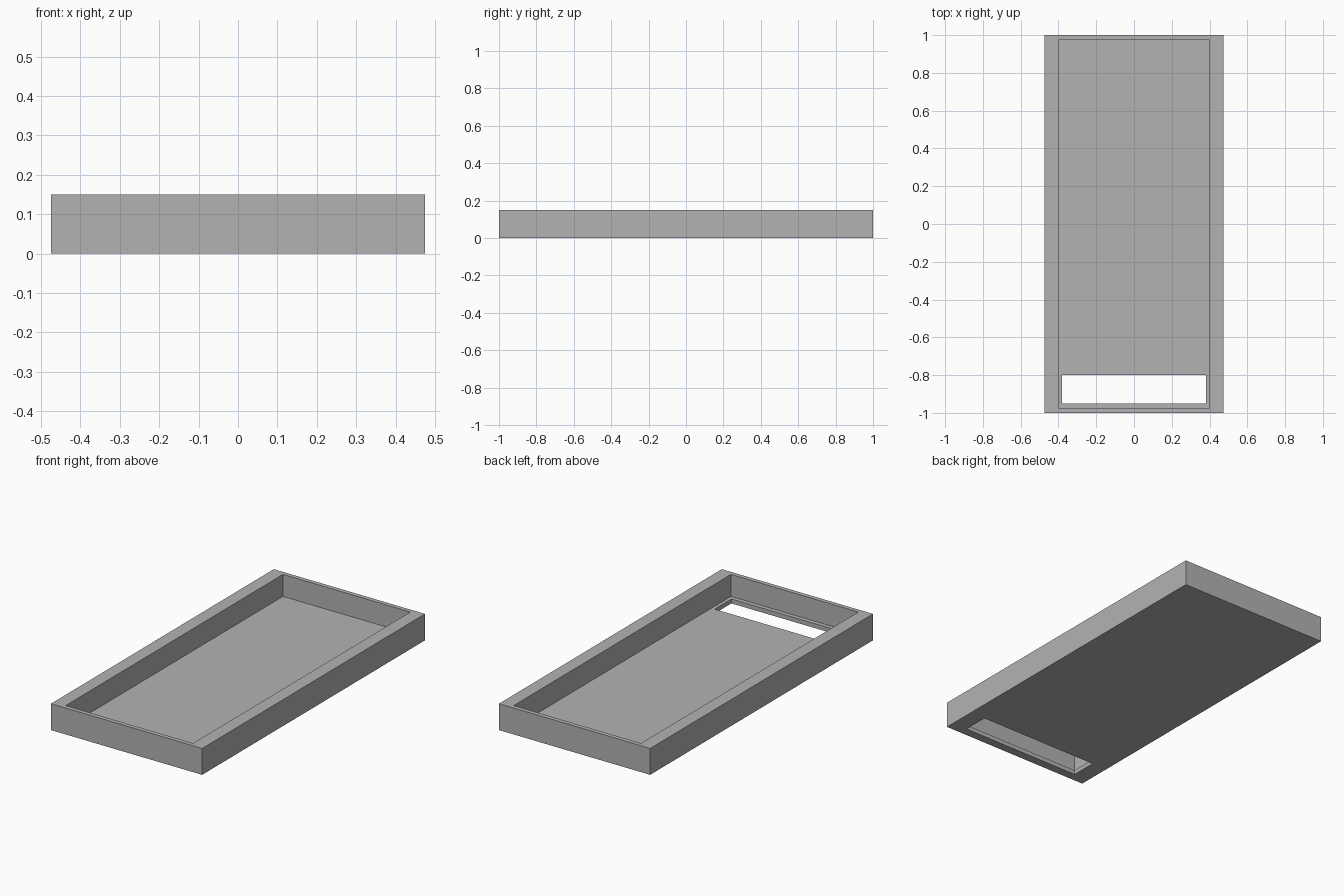
import bpy
from mathutils import Vector

default = bpy.data.objects.get("Cube")
if default:
    bpy.data.objects.remove(default, do_unlink=True)

grey = bpy.data.materials.new("plain grey")
grey.use_nodes = True
colour = (0.45, 0.45, 0.45, 1.0)
grey.diffuse_color = colour
grey.node_tree.nodes["Principled BSDF"].inputs["Base Color"].default_value = colour


def box(name, low, high):
    """Axis-aligned box between two corners."""
    low, high = Vector(low), Vector(high)
    bpy.ops.mesh.primitive_cube_add(size=1, location=(low + high) / 2)
    obj = bpy.context.object
    obj.name = name
    obj.scale = high - low
    bpy.ops.object.transform_apply(location=True, rotation=False, scale=True)
    obj.data.materials.append(grey)
    return obj


def cut(target, cutter):
    """Subtract the cutter from the target, then discard it."""
    cutter.hide_render = True
    mod = target.modifiers.new("cut", "BOOLEAN")
    mod.operation = "DIFFERENCE"
    mod.solver = "EXACT"
    mod.object = cutter
    bpy.ops.object.select_all(action="DESELECT")
    bpy.context.view_layer.objects.active = target
    target.select_set(True)
    bpy.ops.object.modifier_apply(modifier=mod.name)
    bpy.data.objects.remove(cutter, do_unlink=True)


# Shallow tray with thick long walls and thin end walls
height, floor = 0.15, 0.025
tray = box("tray", (-0.475, -1, 0), (0.475, 1, height))
cut(tray, box("cavity_cutter", (-0.4, -0.975, floor), (0.4, 0.975, height + 0.1)))

# Slot through the floor near the front wall
cut(tray, box("slot_cutter", (-0.38, -0.95, -0.1), (0.38, -0.8, floor + 0.05)))
